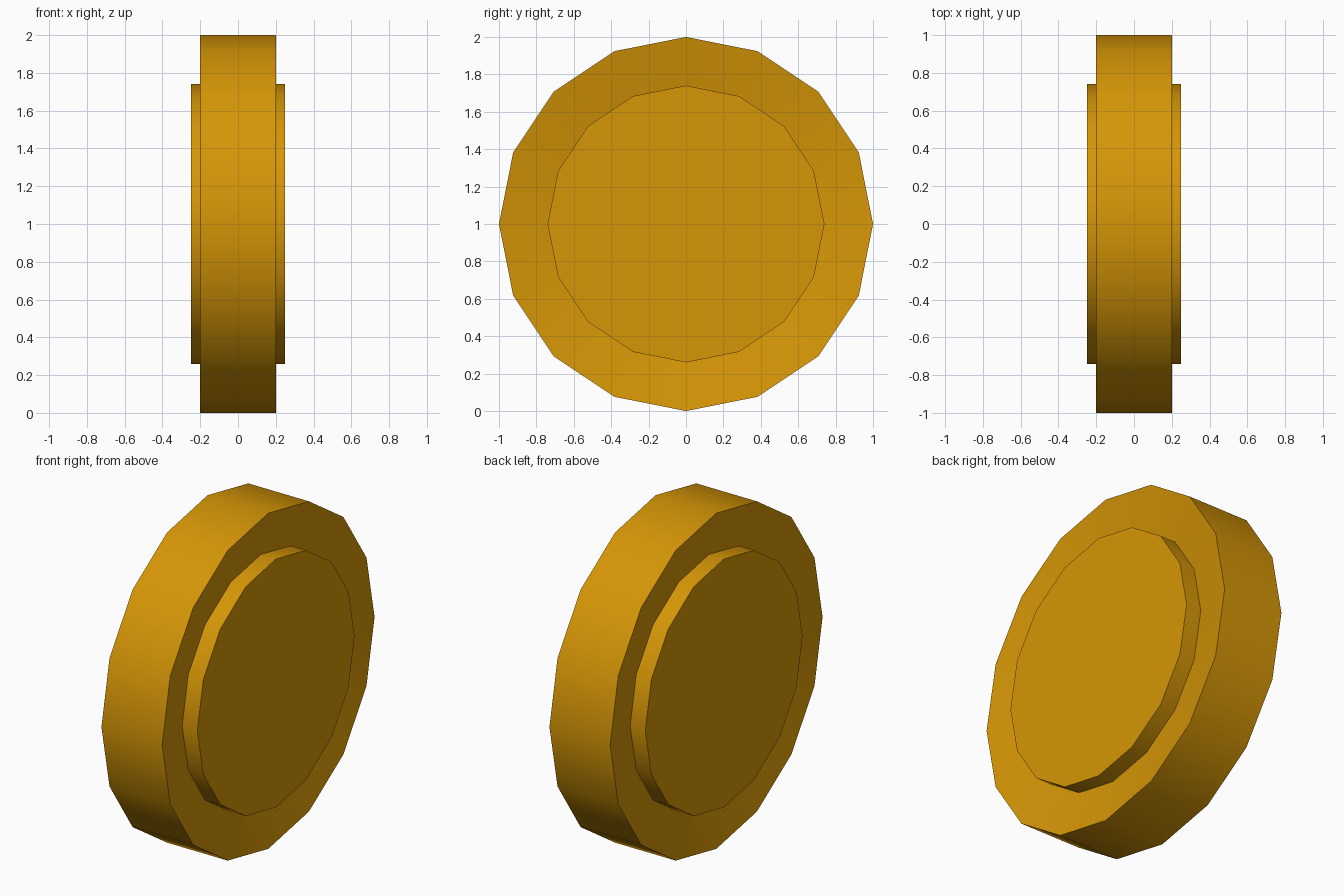
import bpy
import bmesh
import math
from mathutils import Matrix

cube = bpy.data.objects.get("Cube")
if cube:
    bpy.data.objects.remove(cube, do_unlink=True)

SIDES = 16
CENTRE_Z = 1.0

gold = bpy.data.materials.new("amber_gold")
gold.use_nodes = True
colour = (0.67, 0.305, 0.002, 1)
gold.diffuse_color = colour
gold.node_tree.nodes["Principled BSDF"].inputs["Base Color"].default_value = colour


def spin_disc(name, profile):
    """Revolve an (x, radius) profile about the x axis, closing both ends."""
    bm = bmesh.new()
    rings = []
    for x, r in profile:
        angles = [math.tau * i / SIDES for i in range(SIDES)]
        rings.append([bm.verts.new((x, r * math.cos(a), r * math.sin(a))) for a in angles])
    for a, b in zip(rings, rings[1:]):
        for i in range(SIDES):
            j = (i + 1) % SIDES
            bm.faces.new((a[i], a[j], b[j], b[i]))
    bm.faces.new(rings[0])
    bm.faces.new(rings[-1])
    bmesh.ops.recalc_face_normals(bm, faces=bm.faces)
    bmesh.ops.transform(bm, matrix=Matrix.Translation((0, 0, CENTRE_Z)), verts=bm.verts)
    mesh = bpy.data.meshes.new(name)
    bm.to_mesh(mesh)
    bm.free()
    mesh.materials.append(gold)
    obj = bpy.data.objects.new(name, mesh)
    bpy.context.collection.objects.link(obj)
    bpy.ops.object.select_all(action="DESELECT")
    obj.select_set(True)
    bpy.context.view_layer.objects.active = obj
    bpy.ops.object.shade_smooth_by_angle(angle=math.radians(30))


# Raised round face, dished ring sloping in towards it, and outer rim
half = [(0.25, 0.74), (0.15, 0.74), (0.2, 1.0)]
spin_disc("coin_disc", [(-x, r) for x, r in half] + half[::-1])
